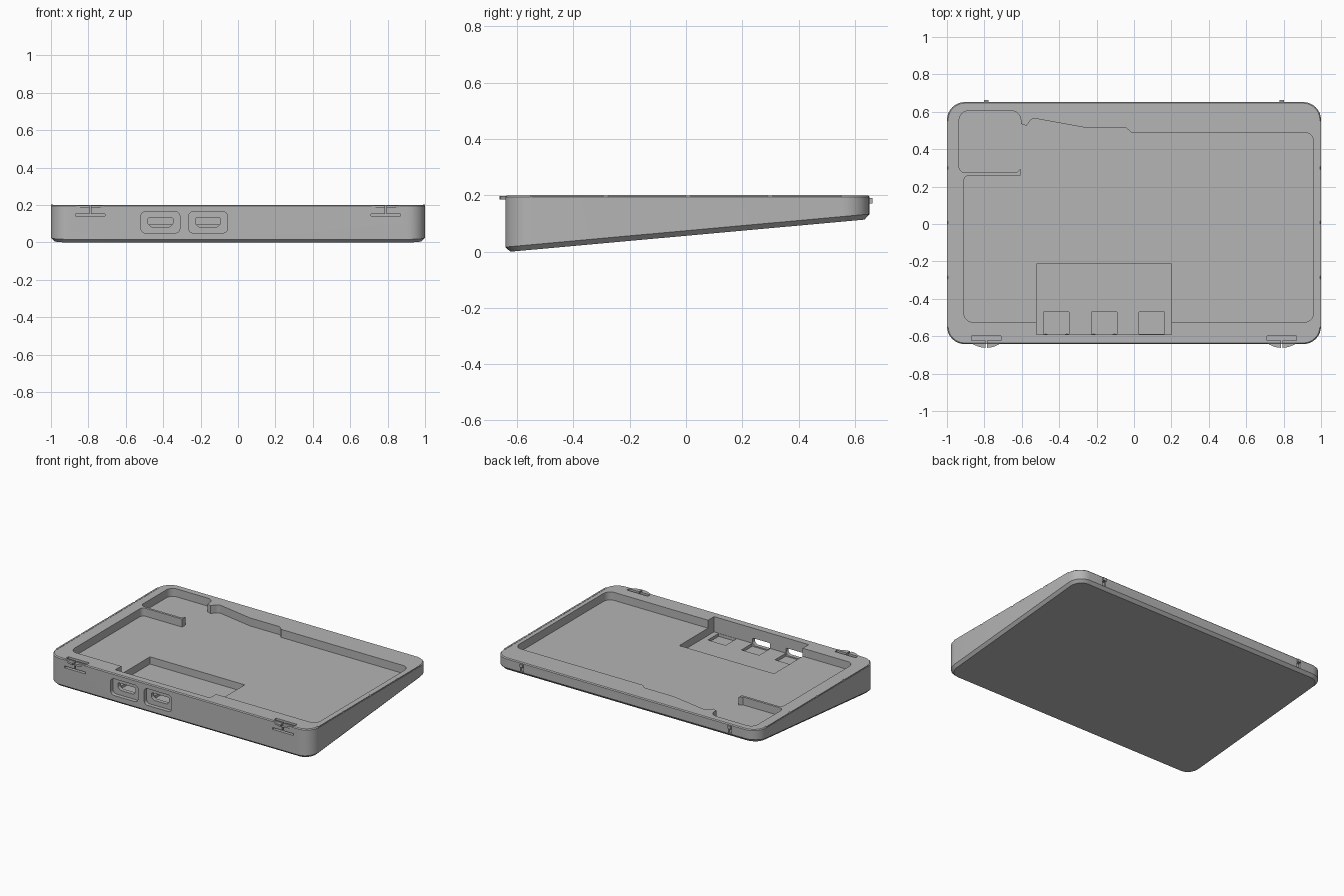
import bpy, bmesh, math
from mathutils import Vector

cube = bpy.data.objects.get("Cube")
if cube:
    bpy.data.objects.remove(cube)

COLOR = (0.46, 0.46, 0.46, 1)
grey = bpy.data.materials.new("matte_grey")
grey.use_nodes = True
grey.diffuse_color = COLOR
shader = next(n for n in grey.node_tree.nodes if n.type == "BSDF_PRINCIPLED")
shader.inputs["Base Color"].default_value = COLOR
shader.inputs["Roughness"].default_value = 0.7

TOP, FLOOR, DEEP = 0.2, 0.145, 0.095
FRONT, BACK = -0.642, 0.652


def fillet(corners, steps=8):
    """Outline from (x, y, radius) corners, with true arcs."""
    out = []
    for i, (x, y, r) in enumerate(corners):
        p = Vector((x, y))
        if not r:
            out.append(p)
            continue
        a = (Vector(corners[i - 1][:2]) - p).normalized()
        b = (Vector(corners[(i + 1) % len(corners)][:2]) - p).normalized()
        half = a.angle(b) / 2
        centre = p + (a + b).normalized() * r / math.sin(half)
        start = p + a * r / math.tan(half) - centre
        end = p + b * r / math.tan(half) - centre
        out += [centre + start.slerp(end, k / steps) * r / start.slerp(end, k / steps).length
                for k in range(steps + 1)]
    return out


def rect(x0, x1, y0, y1, r=0):
    return fillet([(x0, y0, r), (x1, y0, r), (x1, y1, r), (x0, y1, r)])


def prism(name, outline, low, high, upright=False):
    """Extrude an outline along z, or along y when upright."""
    bm = bmesh.new()
    place = (lambda p, d: (p.x, d, p.y)) if upright else (lambda p, d: (p.x, p.y, d))
    face = bm.faces.new([bm.verts.new(place(p, low)) for p in outline])
    side = bmesh.ops.extrude_face_region(bm, geom=[face])["geom"]
    shift = place(Vector((0, 0)), high - low)
    bmesh.ops.translate(bm, vec=shift, verts=[v for v in side if isinstance(v, bmesh.types.BMVert)])
    bmesh.ops.recalc_face_normals(bm, faces=bm.faces)
    mesh = bpy.data.meshes.new(name)
    bm.to_mesh(mesh)
    bm.free()
    mesh.materials.append(grey)
    obj = bpy.data.objects.new(name, mesh)
    bpy.context.collection.objects.link(obj)
    return obj


def box(name, x0, x1, y0, y1, z0, z1):
    return prism(name, rect(x0, x1, y0, y1), z0, z1)


# Wedge shell: rounded plan, sloping underside, chamfered rims
shell = prism("wedge_shell", rect(-1, 1, FRONT, BACK, 0.095), -0.1, TOP)
bm = bmesh.new()
bm.from_mesh(shell.data)
slope = 0.115 / 1.27
down = Vector((0, slope, -1)).normalized()
cut = bmesh.ops.bisect_plane(bm, geom=bm.verts[:] + bm.edges[:] + bm.faces[:],
                             plane_co=(0, -0.62, 0), plane_no=down, clear_outer=True)
rim = [e for e in cut["geom_cut"] if isinstance(e, bmesh.types.BMEdge)]
bmesh.ops.contextual_create(bm, geom=rim)
bmesh.ops.recalc_face_normals(bm, faces=bm.faces)
bm.normal_update()


def rim_edges(direction):
    face = max(bm.faces, key=lambda f: f.normal.dot(direction) * f.calc_area())
    return list(face.edges)


for direction, width in ((down, 0.018), (Vector((0, 0, 1)), 0.006)):
    bmesh.ops.bevel(bm, geom=rim_edges(direction), offset=width, segments=1,
                    affect="EDGES", clamp_overlap=True)
bmesh.ops.recalc_face_normals(bm, faces=bm.faces)
bm.to_mesh(shell.data)
bm.free()

cutters = []

# Main pocket, with the side bay behind a thin divider
pocket = fillet([
    (-0.91, -0.525, 0.05), (0.96, -0.525, 0.05), (0.96, 0.49, 0.05),
    (-0.015, 0.49, 0), (-0.045, 0.517, 0.02), (-0.27, 0.517, 0),
    (-0.545, 0.567, 0.03), (-0.575, 0.525, 0), (-0.605, 0.535, 0),
    (-0.605, 0.605, 0.05), (-0.935, 0.605, 0.05), (-0.935, 0.276, 0.03),
    (-0.625, 0.276, 0), (-0.607, 0.295, 0), (-0.607, 0.26, 0), (-0.91, 0.26, 0.03)])
cutters.append(prism("pocket_cutter", pocket, FLOOR, 0.3))

# Deeper connector bay with three connector wells
cutters.append(box("bay_cutter", -0.52, 0.2, -0.59, -0.213, DEEP, 0.31))
for x in (-0.415, -0.16, 0.095):
    cutters.append(box("well_cutter", x - 0.068, x + 0.068, -0.588, -0.47, 0.075, 0.29))

# Two port openings in the front wall, each in a shallow surround
for x in (-0.415, -0.16):
    cutters.append(prism("surround_cutter", rect(x - 0.104, x + 0.104, 0.05, 0.164, 0.025),
                         -0.7, -0.615, True))
    hole = fillet([(x - 0.05, 0.083, 0.01), (x + 0.05, 0.083, 0.01), (x + 0.067, 0.1, 0.008),
                   (x + 0.067, 0.131, 0.008), (x - 0.067, 0.131, 0.008), (x - 0.067, 0.1, 0.008)])
    cutters.append(prism("port_cutter", hole, -0.71, -0.55, True))

# Slits that free the spring clips, and grooves below the rear pegs
for x in (-0.79, 0.79):
    cutters.append(box("slit_cutter", x - 0.08, x + 0.08, -0.7, -0.602, 0.14, 0.152))
    cutters.append(box("slot_cutter", x - 0.08, x + 0.08, -0.624, -0.6, 0.138, 0.32))
    cutters.append(box("gap_cutter", x - 0.005, x + 0.005, -0.72, -0.61, 0.145, 0.33))
    cutters.append(box("groove_cutter", x - 0.012, x + 0.012, 0.64, 0.7, 0.135, 0.168))

for cutter in cutters:
    cutter.hide_render = True
    mod = shell.modifiers.new(cutter.name, "BOOLEAN")
    mod.operation, mod.solver, mod.object = "DIFFERENCE", "EXACT", cutter
graph = bpy.context.evaluated_depsgraph_get()
carved = bpy.data.meshes.new_from_object(shell.evaluated_get(graph))
shell.modifiers.clear()
shell.data = carved
for cutter in cutters:
    bpy.data.objects.remove(cutter)
carved.materials.clear()
carved.materials.append(grey)
carved.polygons.foreach_set("material_index", [0] * len(carved.polygons))

# Curved clip nubs at the front, split in the middle
for side, x in (("right", -0.79), ("left", 0.79)):
    for s in (-1, 1):
        arc = [Vector((x + s * w, -0.637 - 0.025 * (1 - (w / 0.08) ** 2)))
               for w in (0.005, 0.02, 0.035, 0.05, 0.065, 0.08)]
        arc += [Vector((x + s * 0.08, -0.626)), Vector((x + s * 0.005, -0.626))]
        prism(f"{side}_clip_nub", arc, 0.185, 0.198)
    # Rear locating peg
    box(f"{side}_rear_peg", x - 0.012, x + 0.012, 0.645, 0.662, 0.17, 0.19)

# Thin rim strips along the sides, interrupted at three notches
stops = (-0.56, -0.285, 0.008, 0.3, 0.56)
for side, s in (("right", -1), ("left", 1)):
    for y0, y1 in zip(stops, stops[1:]):
        x0, x1 = sorted((s * 0.988, s * 0.999))
        box(f"{side}_rim_strip", x0, x1, y0 + 0.008, y1 - 0.008, 0.188, 0.2015)

bpy.ops.object.select_all(action="DESELECT")
shell.select_set(True)
bpy.context.view_layer.objects.active = shell
bpy.ops.object.shade_smooth_by_angle(angle=math.radians(25))
